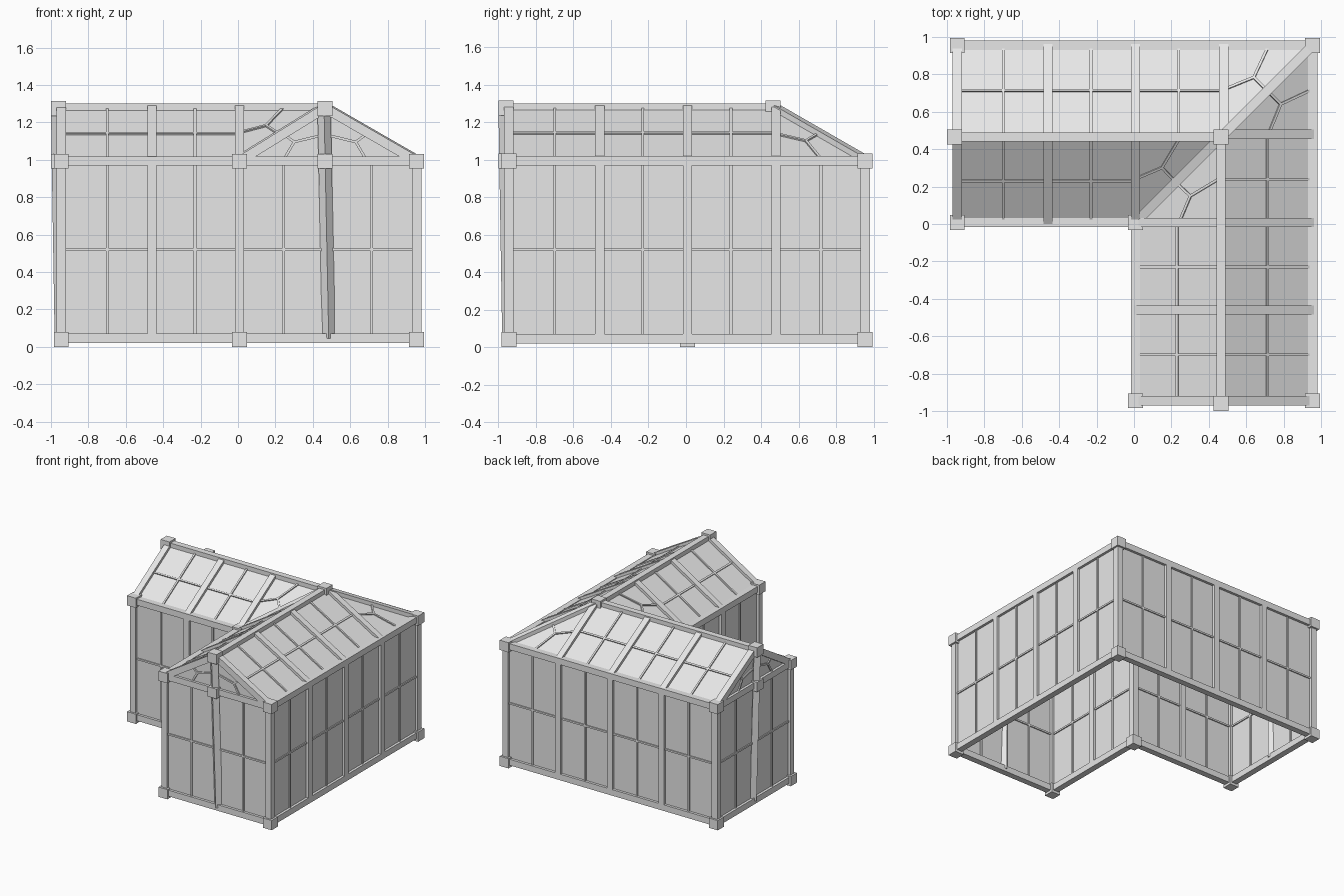
import bpy
import bmesh
from mathutils import Vector, Matrix

cube = bpy.data.objects.get("Cube")
if cube:
    bpy.data.objects.remove(cube, do_unlink=True)

mat = bpy.data.materials.new("light_grey")
mat.use_nodes = True
GREY = (0.8, 0.8, 0.8, 1)
mat.diffuse_color = GREY
mat.node_tree.nodes["Principled BSDF"].inputs["Base Color"].default_value = GREY

# Main lines of the plan: wing end, inner wall, ridge, outer wall
END, INNER, RIDGE, OUTER = -0.945, 0.008, 0.465, 0.955
BASE, EAVE, TOP, RAIL = 0.045, 0.993, 1.275, 0.52
BEAM, THIN = 0.05, 0.014
UP = Vector((0, 0, 1))
parts = {}


def mesh(name):
    return parts.setdefault(name, bmesh.new())


def bar(name, a, b, width, depth, normal):
    """Box from a to b; depth is measured along the normal."""
    a, b, n = Vector(a), Vector(b), Vector(normal)
    d = (b - a).normalized()
    n = (n - d * n.dot(d)).normalized()
    side = n.cross(d)
    m = Matrix((side * width, n * depth, b - a)).transposed().to_4x4()
    m.translation = (a + b) / 2
    bmesh.ops.create_cube(mesh(name), size=1, matrix=m)


def block(name, p, size=0.08):
    m = Matrix.Translation(p) @ Matrix.Scale(size, 4)
    bmesh.ops.create_cube(mesh(name), size=1, matrix=m)


def pane(name, points):
    bm = mesh(name)
    bm.faces.new([bm.verts.new(p) for p in points])


def roof_z(v):
    """Height of the roof surface across the wing."""
    edge = OUTER if v > RIDGE else INNER
    return TOP + (EAVE - TOP) * (v - RIDGE) / (edge - RIDGE)


def build_wing(wing, swap):
    """One wing along u; the other is the same with x and y exchanged."""
    def P(u, v, z):
        return Vector((v, u, z) if swap else (u, v, z))

    def beam(part, a, b, n, w=BEAM, d=BEAM):
        bar(f"{wing}_{part}", P(*a), P(*b), w, d, P(*n))

    def thin(part, a, b, n):
        beam(part, a, b, n, THIN, 0.026)

    def chain(part, pts, n):
        for a, b in zip(pts, pts[1:]):
            thin(part, a, b, n)

    # Base, eave and ridge beams
    for v, far in ((INNER, INNER), (OUTER, OUTER)):
        for z, part in ((BASE, "base_beams"), (EAVE, "eave_beams")):
            beam(part, (END, v, z), (far, v, z), (0, 0, 1))
    for z, part in ((BASE, "base_beams"), (EAVE, "eave_beams")):
        beam(part, (END, INNER, z), (END, OUTER, z), (0, 0, 1))
    beam("ridge_beam", (END, RIDGE, TOP), (RIDGE, RIDGE, TOP), (0, 0, 1))

    # Wall posts, mullions, rails and glass
    for v, far, wide, narrow in (
            (INNER, INNER, (END, -0.46), (-0.7, -0.23)),
            (OUTER, OUTER, (END, -0.46, INNER, 0.48), (-0.7, -0.23, 0.24, 0.72))):
        n = (0, 1, 0)
        for u in wide:
            beam("wall_posts", (u, v, BASE), (u, v, EAVE), n)
        for u in narrow:
            thin("wall_mullions", (u, v, BASE), (u, v, EAVE), n)
        thin("wall_mullions", (END, v, RAIL), (far, v, RAIL), n)
        pane(f"{wing}_wall_glass", [P(*c) for c in (
            (END, v, BASE), (far, v, BASE), (far, v, EAVE), (END, v, EAVE))])

    # Gable end wall
    n = (1, 0, 0)
    for v in (0.245, 0.715):
        thin("gable_mullions", (END, v, BASE), (END, v, EAVE), n)
    thin("gable_mullions", (END, INNER, RAIL), (END, OUTER, RAIL), n)
    pane(f"{wing}_gable_glass", [P(*c) for c in (
        (END, INNER, BASE), (END, OUTER, BASE), (END, OUTER, EAVE),
        (END, RIDGE, TOP), (END, INNER, EAVE))])
    beam("gable_post", (END, 0.485, BASE), (-0.965, 0.46, TOP), (1, 1, 0))
    for s in (-1, 1):
        fork = (END, RIDGE + s * 0.165, 1.095)
        chain("gable_mullions", [(END, RIDGE + s * 0.225, EAVE), fork,
                                 (END, RIDGE, 1.135)], n)
        thin("gable_mullions", fork, (END, RIDGE + s * 0.225, 1.14), n)

    # Roof slopes: rafters, glazing bars, forked bars and glass
    for v, rafters, bars, rail in (
            (INNER, (END, -0.46, INNER), (-0.7, -0.23), 0.235),
            (OUTER, (END, -0.46, INNER, 0.48), (-0.7, -0.23, 0.24), 0.71)):
        n = (0, (v - RIDGE) * 0.57, 0.49)
        for u in rafters:
            beam("rafters", (u, v, EAVE), (u, RIDGE, TOP), n)
        for u in bars:
            thin("roof_bars", (u, v, EAVE), (u, RIDGE, TOP), n)
        thin("roof_bars", (END, rail, roof_z(rail)),
             (rafters[-1], rail, roof_z(rail)), n)
        pane(f"{wing}_roof_glass", [P(*c) for c in (
            (END, v, EAVE), (v, v, EAVE), (RIDGE, RIDGE, TOP), (END, RIDGE, TOP))])
        if v == OUTER:
            fork, arms = (0.64, 0.78), ((0.48, 0.715), (0.715, 0.94), (0.71, 0.71))
        else:
            fork, arms = (0.15, 0.305), ((INNER, 0.245), (0.24, 0.455), (0.225, 0.225))
        for end in arms:
            thin("roof_bars", (*fork, roof_z(fork[1])), (*end, roof_z(end[1])), n)

    # Joint blocks at the wing end
    for v in (INNER, OUTER):
        for z in (0.04, 0.992):
            block(f"{wing}_joint_blocks", P(END, v, z))
    for z in (0.992, TOP):
        block(f"{wing}_joint_blocks", P(-0.96, RIDGE, z))


build_wing("right_wing", False)
build_wing("front_wing", True)

# Shared corners, hip and valley on the diagonal
for c in (INNER, OUTER):
    bar("corner_posts", (c, c, BASE), (c, c, EAVE), BEAM, BEAM, (0, 1, 0))
    bar("hip_and_valley", (c, c, EAVE), (RIDGE, RIDGE, TOP), BEAM, BEAM, UP)
    for z in (0.04, 0.992):
        block("corner_blocks", (c, c, z))
block("ridge_block", (RIDGE, RIDGE, TOP))

# Turn every collected part into an object
for name, bm in parts.items():
    me = bpy.data.meshes.new(name)
    bm.to_mesh(me)
    bm.free()
    me.materials.append(mat)
    ob = bpy.data.objects.new(name, me)
    bpy.context.collection.objects.link(ob)
    if name.endswith("glass"):
        thick = ob.modifiers.new("thickness", "SOLIDIFY")
        thick.thickness = 0.008
        thick.offset = 0
